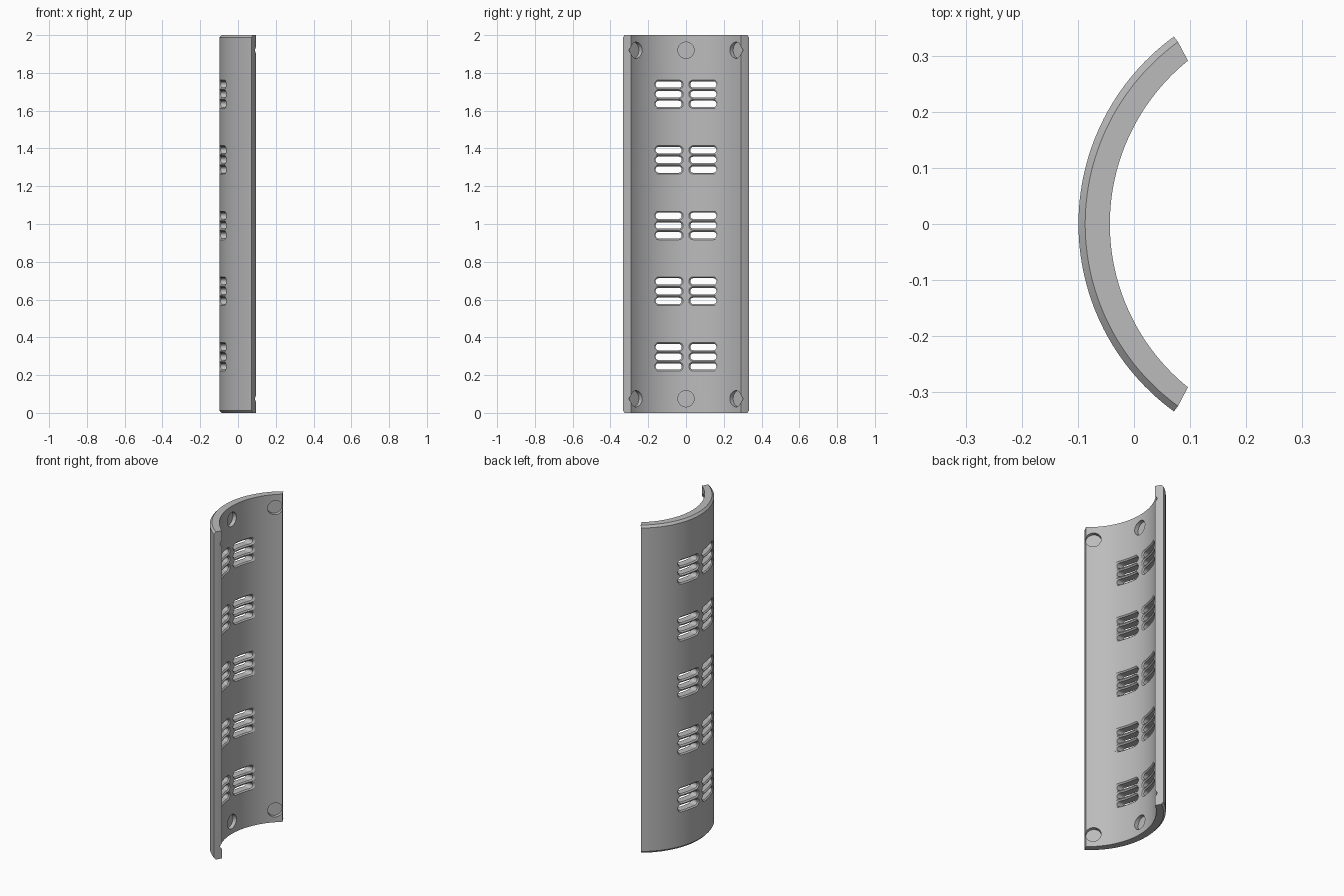
import bpy, bmesh, math
from mathutils import Matrix, Vector

cube = bpy.data.objects.get("Cube")
if cube:
    bpy.data.objects.remove(cube)

HEIGHT, CHAMFER = 2.0, 0.013
IN_C, IN_R = 0.331, 0.374      # concave face: axis x and radius
OUT_C, OUT_R = 0.314, 0.413    # convex face
STEPS = 56

grey = bpy.data.materials.new("mid grey")
grey.use_nodes = True
colour = (0.5, 0.5, 0.5, 1)
grey.diffuse_color = colour
bsdf = grey.node_tree.nodes["Principled BSDF"]
bsdf.inputs["Base Color"].default_value = colour
bsdf.inputs["Roughness"].default_value = 0.6


def face_x(y, centre, radius):
    return centre - math.sqrt(radius * radius - y * y)


def arc(centre, radius, y_end):
    a = math.asin(y_end / radius)
    angles = [a * (2 * i / STEPS - 1) for i in range(STEPS + 1)]
    return [(centre - radius * math.cos(t), radius * math.sin(t)) for t in angles]


def loft(bm, rings):
    """Skin equal rings whose points run along one side and back the other."""
    rows = [[bm.verts.new(p) for p in ring] for ring in rings]
    n = len(rows[0])
    for a, b in zip(rows, rows[1:]):
        for i in range(n):
            j = (i + 1) % n
            bm.faces.new((a[i], a[j], b[j], b[i]))
    for row in (rows[0], rows[-1]):
        for i in range(n // 2 - 1):
            bm.faces.new((row[i], row[i + 1], row[n - 2 - i], row[n - 1 - i]))


def make_object(name, bm):
    bmesh.ops.recalc_face_normals(bm, faces=bm.faces[:])
    mesh = bpy.data.meshes.new(name)
    bm.to_mesh(mesh)
    bm.free()
    obj = bpy.data.objects.new(name, mesh)
    bpy.context.collection.objects.link(obj)
    mesh.materials.append(grey)
    return obj


# Curved panel, chamfered along its convex edges
def section(inset, y_end, lip, z):
    outer = arc(OUT_C, OUT_R - inset, y_end)
    outer = [(lip[0], -lip[1])] + outer + [lip]
    inner = arc(IN_C, IN_R, 0.291)
    inner = [inner[0]] + inner + [inner[-1]]
    # the doubled inner ends pair with the chamfer points and are welded later
    return [(x, y, z) for x, y in outer + inner[::-1]]


bm = bmesh.new()
full = (0, 0.334, (0.075, 0.329))
small = (0.012, 0.3245, (0.0775, 0.3243))
loft(bm, [section(*small, 0), section(*full, CHAMFER),
          section(*full, HEIGHT - CHAMFER), section(*small, HEIGHT)])
bmesh.ops.remove_doubles(bm, verts=bm.verts[:], dist=0.0001)
panel = make_object("curved_vent_panel", bm)


# Vent slots: rounded bars that flare out at both faces
def slot_ring(y0, z0, length, height, centre, radius, offset):
    r = height / 2
    ends = [math.radians(d) for d in (8, 25, 42, 58, 74, 90)]
    half = length / 2 - r
    cols = [(-half - r * math.cos(a), r * math.sin(a)) for a in ends]
    cols += [(half * k / 4, r) for k in range(-3, 4)]
    cols += [(half + r * math.cos(a), r * math.sin(a)) for a in reversed(ends)]
    pts = cols + [(y, -h) for y, h in reversed(cols)]
    return [(face_x(y0 + y, centre, radius) + offset, y0 + y, z0 + h) for y, h in pts]


bm = bmesh.new()
wide, narrow = (0.155, 0.048), (0.139, 0.034)
inside, outside = (IN_C, IN_R), (OUT_C, OUT_R)
profile = [(wide, inside, 0.02), (wide, inside, 0), (narrow, inside, -0.007),
           (narrow, outside, 0.007), (wide, outside, 0), (wide, outside, -0.02)]
for group in range(-2, 3):
    for row in (-1, 0, 1):
        for side in (-1, 1):
            z = 0.992 + group * 0.3475 + row * 0.0515
            loft(bm, [slot_ring(side * 0.092, z, *size, *face, off)
                      for size, face, off in profile])

# Round blind pockets in the concave face, near both ends
DEPTH, REACH = 0.022, 0.05
for z in (0.075, 1.92):
    for turn in (-45, 0, 45):
        a = math.radians(turn)
        out = Vector((-math.cos(a), math.sin(a), 0))
        mid = Vector((IN_C, 0, z)) + out * (IN_R + (DEPTH - REACH) / 2)
        matrix = Matrix.Translation(mid) @ out.to_track_quat("Z", "Y").to_matrix().to_4x4()
        bmesh.ops.create_cone(bm, cap_ends=True, segments=40, radius1=0.043,
                              radius2=0.043, depth=DEPTH + REACH, matrix=matrix)
cutter = make_object("slot_and_pocket_cutter", bm)
cutter.hide_render = True

cut = panel.modifiers.new("cut", "BOOLEAN")
cut.operation = "DIFFERENCE"
cut.solver = "EXACT"
cut.object = cutter

bpy.ops.object.select_all(action="DESELECT")
panel.select_set(True)
bpy.context.view_layer.objects.active = panel
bpy.ops.object.modifier_apply(modifier="cut")
bpy.data.objects.remove(cutter)
bpy.ops.object.shade_smooth_by_angle(angle=math.radians(25))
